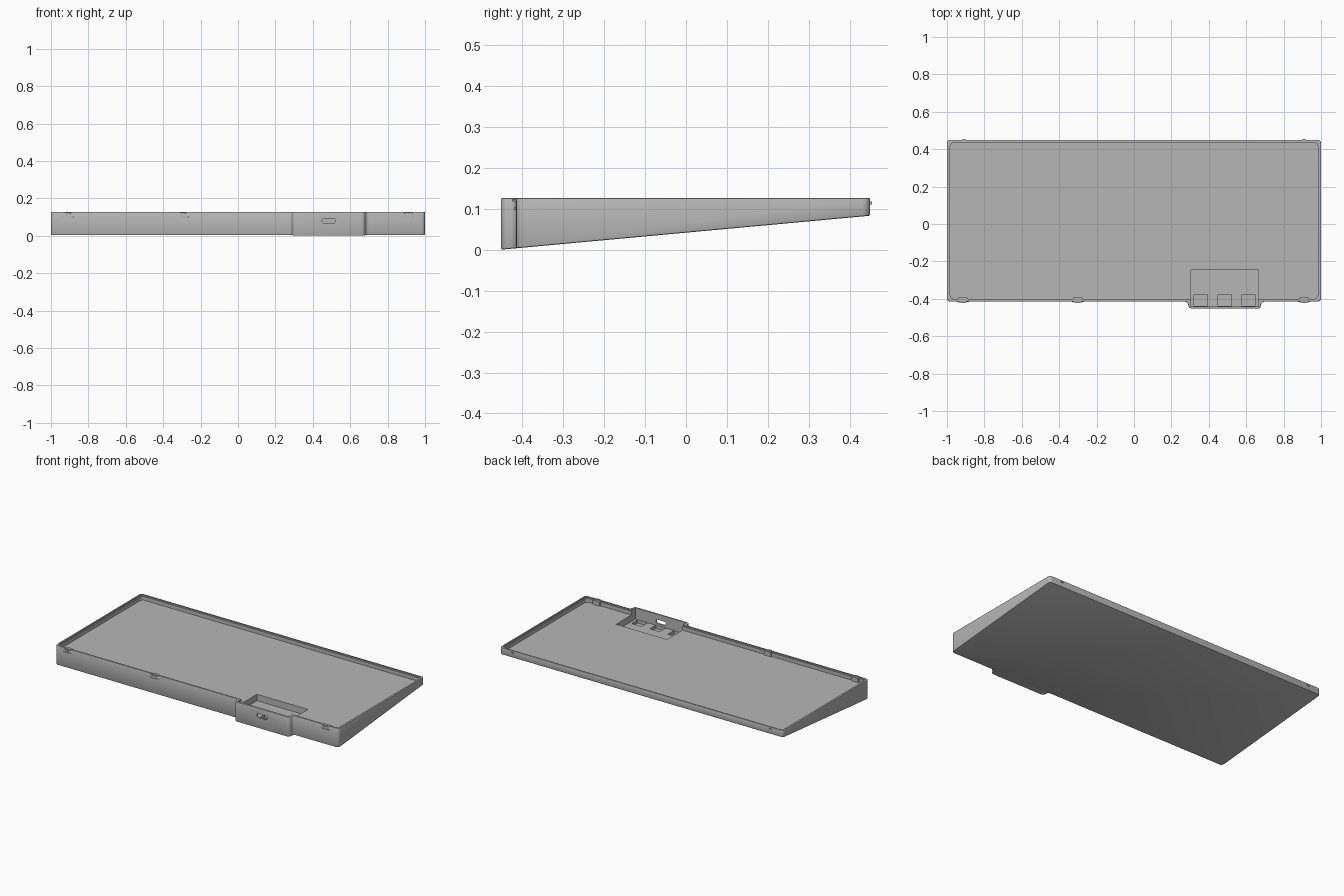
import bpy, bmesh
from mathutils import Vector

old = bpy.data.objects.get("Cube")
if old:
    bpy.data.objects.remove(old, do_unlink=True)

TOP, FLOOR, POCKET = 0.127, 0.096, 0.055
PORT_X = 0.485

grey = bpy.data.materials.new("plain_grey")
grey.use_nodes = True
grey.diffuse_color = (0.47, 0.47, 0.47, 1)
grey.node_tree.nodes["Principled BSDF"].inputs["Base Color"].default_value = (0.47, 0.47, 0.47, 1)


def slope(y):
    """Height of the tilted underside."""
    return 0.092 * (y + 0.455)


def finish(bm, name):
    bmesh.ops.recalc_face_normals(bm, faces=bm.faces)
    mesh = bpy.data.meshes.new(name)
    bm.to_mesh(mesh)
    bm.free()
    mesh.materials.append(grey)
    ob = bpy.data.objects.new(name, mesh)
    bpy.context.collection.objects.link(ob)
    return ob


def prism(name, outline, z0, z1, radius=0, edge=0, tilted=False):
    """Extrude an outline with rounded corners; optionally follow the tilted base."""
    bm = bmesh.new()
    bm.faces.new([bm.verts.new((x, y, z0)) for x, y in outline])
    if radius:
        bmesh.ops.bevel(bm, geom=bm.verts[:], offset=radius, segments=4,
                        profile=0.5, affect='VERTICES')
    made = bmesh.ops.extrude_face_region(bm, geom=bm.faces[:])
    upper = [v for v in made["geom"] if isinstance(v, bmesh.types.BMVert)]
    for v in upper:
        v.co.z = z1
    if tilted:
        for v in set(bm.verts) - set(upper):
            v.co.z = slope(v.co.y)
    bmesh.ops.recalc_face_normals(bm, faces=bm.faces)
    if edge:
        rim = [e for e in bm.edges if any(abs(f.normal.z) > 0.9 for f in e.link_faces)]
        bmesh.ops.bevel(bm, geom=rim, offset=edge, segments=2, profile=0.5, affect='EDGES')
    return finish(bm, name)


def rect(x0, x1, y0, y1):
    return [(x0, y0), (x1, y0), (x1, y1), (x0, y1)]


def box(name, x0, x1, y0, y1, z0, z1):
    return prism(name, rect(x0, x1, y0, y1), z0, z1)


def cut(target, cutter):
    cutter.hide_render = True
    mod = target.modifiers.new(cutter.name, 'BOOLEAN')
    mod.operation, mod.solver, mod.object = 'DIFFERENCE', 'EXACT', cutter
    bpy.context.view_layer.objects.active = target
    bpy.ops.object.modifier_apply(modifier=mod.name)
    bpy.data.objects.remove(cutter, do_unlink=True)


# Wedge tray with the connector housing stepping out of the front
tray = prism("wedge_tray", [
    (-1, -0.415), (0.29, -0.415), (0.29, -0.452), (0.68, -0.452),
    (0.68, -0.415), (1, -0.415), (1, 0.45), (-1, 0.45)],
    0, TOP, radius=0.018, edge=0.004, tilted=True)

# Shallow main recess with a slim stepped lip
cut(tray, prism("tray_recess", rect(-0.983, 0.983, -0.400, 0.435), FLOOR, 0.2, radius=0.02))
cut(tray, prism("lip_step", rect(-0.989, 0.989, -0.406, 0.441), TOP - 0.007, 0.2, radius=0.02))

# Electronics pocket and its three small floor wells
cut(tray, box("pocket", 0.305, 0.665, -0.44, -0.245, POCKET, 0.2))
for i in (-1, 0, 1):
    cx = PORT_X + i * 0.128
    cut(tray, box("floor_well", cx - 0.035, cx + 0.035, -0.438, -0.378, POCKET - 0.02, 0.1))

# Rounded connector opening with a shallow surround
def port_cutter(name, half_w, half_h, y0, y1):
    bm = bmesh.new()
    bm.faces.new([bm.verts.new((PORT_X + x, y0, 0.08 + z))
                  for x, z in rect(-half_w, half_w, -half_h, half_h)])
    bmesh.ops.bevel(bm, geom=bm.verts[:], offset=half_h * 0.9, segments=4,
                    profile=0.5, affect='VERTICES')
    made = bmesh.ops.extrude_face_region(bm, geom=bm.faces[:])
    bmesh.ops.translate(bm, vec=Vector((0, y1 - y0, 0)),
                        verts=[v for v in made["geom"] if isinstance(v, bmesh.types.BMVert)])
    return finish(bm, name)

cut(tray, port_cutter("port_opening", 0.036, 0.013, -0.5, -0.42))

# Front snap tabs: a lens-shaped ridge, a stem and a small top hook
def lens(name, cx, z, half_w, depth, thick):
    bm = bmesh.new()
    bmesh.ops.create_cone(bm, cap_ends=True, segments=20, radius1=1, radius2=1, depth=1)
    for v in bm.verts:
        v.co = Vector((cx + v.co.x * half_w, -0.4075 + v.co.y * depth, z + v.co.z * thick))
    return finish(bm, name)

for cx in (-0.915, -0.3, 0.91):
    lens("snap_ridge", cx, 0.101, 0.042, 0.013, 0.005)
    lens("snap_hook", cx, 0.121, 0.025, 0.016, 0.005)
    box("snap_stem", cx - 0.006, cx + 0.006, -0.418, -0.402, 0.101, 0.121)
    box("snap_backing", cx - 0.025, cx + 0.025, -0.402, -0.392, FLOOR - 0.002, 0.122)

# Small locating pegs on the back edge
for cx in (-0.91, 0.91):
    box("back_peg", cx - 0.008, cx + 0.008, 0.44, 0.455, 0.111, 0.118)

# Smooth the rounded corners while keeping the edges crisp
bpy.ops.object.select_all(action='DESELECT')
tray.select_set(True)
bpy.context.view_layer.objects.active = tray
bpy.ops.object.shade_smooth_by_angle(angle=0.5)
